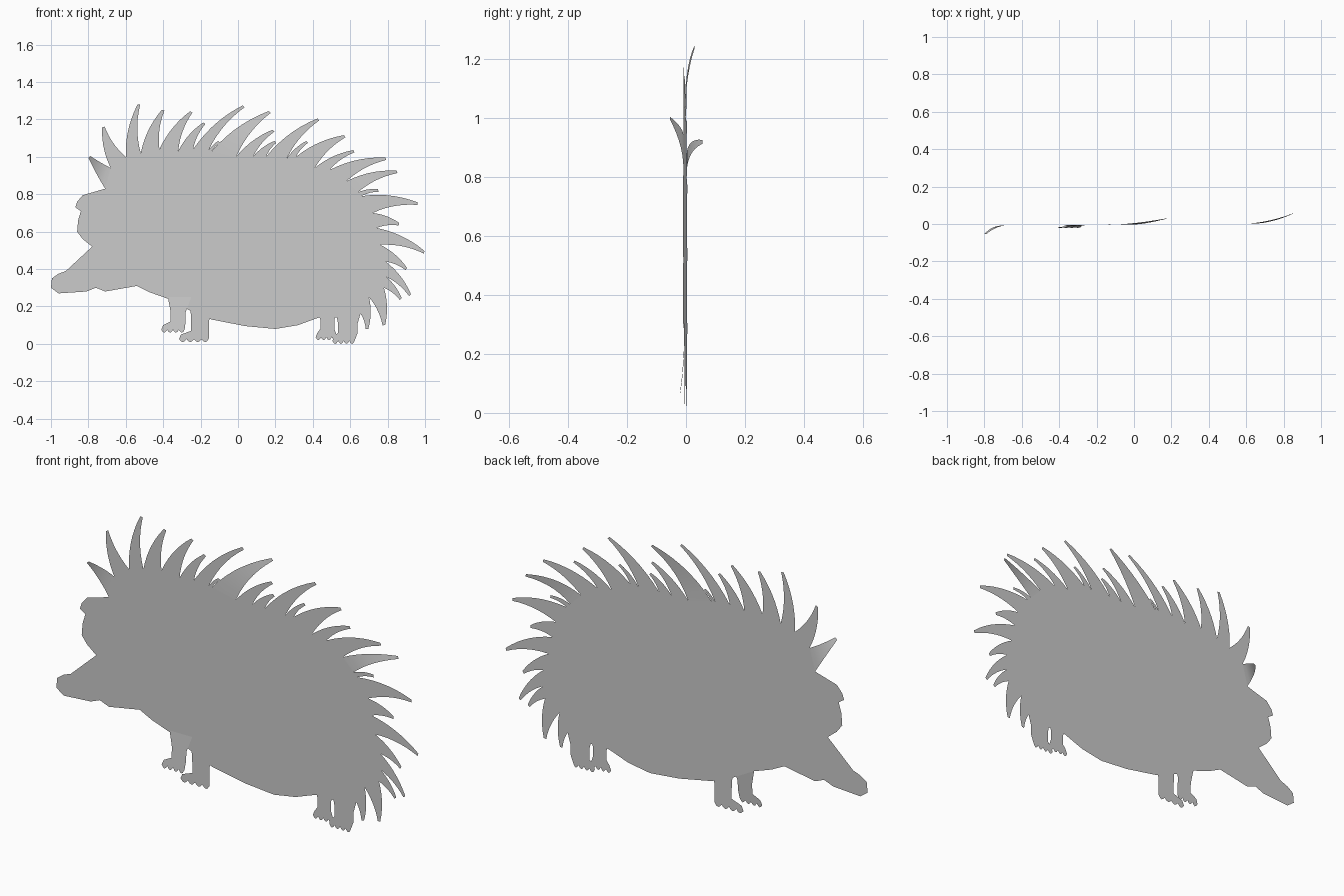
import bpy
import math
from mathutils import Vector

cube = bpy.data.objects.get("Cube")
if cube:
    bpy.data.objects.remove(cube, do_unlink=True)

GREY = (0.6, 0.6, 0.6)
grey = bpy.data.materials.new("plain grey")
grey.use_nodes = True
grey.diffuse_color = (*GREY, 1)
shader = next(n for n in grey.node_tree.nodes if n.type == "BSDF_PRINCIPLED")
shader.inputs["Base Color"].default_value = (*GREY, 1)


def sheet_depth(x):
    """The whole sheet is turned a little, nose forward and tail back."""
    return 0.008 * x - 0.003


def add_sheet(name, points, faces, lean=None):
    """Flat part in the x-z plane; lean is an optional extra depth per point."""
    lean = lean or [0.0] * len(points)
    verts = [(p.x, sheet_depth(p.x) + d, p.y) for p, d in zip(points, lean)]
    mesh = bpy.data.meshes.new(name)
    mesh.from_pydata(verts, [], faces)
    mesh.materials.append(grey)
    mesh.validate()
    # Face the sheet to the front
    if sum(f.normal.y * f.area for f in mesh.polygons) > 0:
        mesh.flip_normals()
    mesh.update()
    obj = bpy.data.objects.new(name, mesh)
    bpy.context.scene.collection.objects.link(obj)
    return obj


def to_points(pairs):
    return [Vector((x, z)) / 100 for x, z in pairs]


def arc(start, end, bulge, steps):
    """Curved edge that bows to the left of its direction."""
    way = end - start
    control = (start + end) / 2 + Vector((-way.y, way.x)) * bulge
    return [start.lerp(control, t).lerp(control.lerp(end, t), t)
            for t in (i / steps for i in range(steps + 1))]


# Spines, clockwise from the brow: root notch and tip, in hundredths
SPINES = [
    (-71, 83, -79.5, 100), (-68, 94, -72, 116), (-60, 100, -53, 128),
    (-52, 102, -40, 125), (-42, 104, -25, 124), (-32, 103, -18, 118),
    (-24, 104, 3, 127), (-16, 103, -10, 108), (-14, 103, 17, 124),
    (-1, 100, 19, 114), (8, 100, 20, 108), (15, 100, 43, 120),
    (26, 99, 37, 108), (31, 100, 57, 111), (41, 94, 62, 103),
    (49, 93, 79, 99), (58, 87, 85, 92), (64, 81, 75, 82),
    (66, 79, 96, 75), (72, 70, 86, 64), (74, 62, 99.5, 49),
    (76, 53, 90, 40), (79, 44, 92, 26), (79, 36, 87, 24),
    (78, 30, 78, 10), (70, 25, 69, 8),
]
LAST_NOTCH = (65, 17)
# Spines that curl out of the sheet
CURLS = {0: -0.045, 8: 0.03, 16: 0.052}

notches = to_points([s[:2] for s in SPINES] + [LAST_NOTCH])
tips = to_points([s[2:] for s in SPINES])
STEPS = 7

for i, tip in enumerate(tips):
    a, b = notches[i], notches[i + 1]
    axis = (tip - (a + b) / 2).normalized()
    blunt = Vector((-axis.y, axis.x)) * 0.007
    bow = 0.03 if i == 0 else 0.13
    left = arc(a, tip + blunt, bow, STEPS)
    right = arc(b, tip - blunt, bow, STEPS)
    n = STEPS + 1
    strip = [(k, k + 1, n + k + 1, n + k) for k in range(STEPS)]
    curl = [CURLS.get(i, 0.0) * (k / STEPS) ** 2 for k in range(n)] * 2
    spine = add_sheet(f"spine_{i + 1}", left + right, strip, curl)
    spine.data.shade_smooth()

# Body and head: belly from tail to chest, then snout, muzzle and brow
belly = [(64, 14), (53, 14), (43, 14), (32, 10), (20, 8), (4, 9.5),
         (-14, 13), (-26, 18), (-37, 24), (-47, 27.5), (-54, 31)]
snout = [(-71, 28), (-76, 30), (-81, 28), (-96, 27), (-100, 30),
         (-99.5, 35), (-96, 37.5), (-92, 39), (-78, 52)]
brow = [(-83, 56), (-86, 60), (-85.5, 66), (-84, 71), (-87, 73),
        (-86, 76), (-83, 79.5)]
outline = notches + to_points(belly + snout + brow)
add_sheet("body_and_head", outline, [tuple(range(len(outline)))])


def add_leg(name, top, ankle, foot, crown, sole, curl=0.0):
    """Leg with a flared foot; each span is (left x, right x)."""
    ankle_z = sole + 6
    toes = []
    count = 4
    for k in range(count):
        for j in range(4):
            t = (k + j / 4) / count
            x = foot[0] + (foot[1] - foot[0]) * t
            toes.append((x, sole + 1.6 - 1.6 * math.sin(math.pi * j / 4)))
    side = [(top[0], crown), (ankle[0], ankle_z + 5), (ankle[0], ankle_z),
            (foot[0] + 1, sole + 4)]
    back = [(foot[1], sole + 2), (ankle[1], ankle_z),
            (ankle[1], ankle_z + 5), (top[1], crown)]
    points = to_points(side + toes + back)
    low = sole / 100
    lean = [curl * max(0, 1 - (p.y - low) / 0.2) ** 2 for p in points]
    add_sheet(name, points, [tuple(range(len(points)))], lean)


add_leg("right_front_leg", (-37.5, -25), (-36, -28), (-41, -28.5), 25, 6, -0.015)
add_leg("left_front_leg", (-25.5, -14), (-25, -15.5), (-31.5, -15.5), 20, 1)
add_leg("right_hind_leg", (43, 53), (44, 51.5), (41.5, 53), 16, 2)
add_leg("left_hind_leg", (52, 66), (53.5, 64), (50.5, 62.5), 18, 0)
